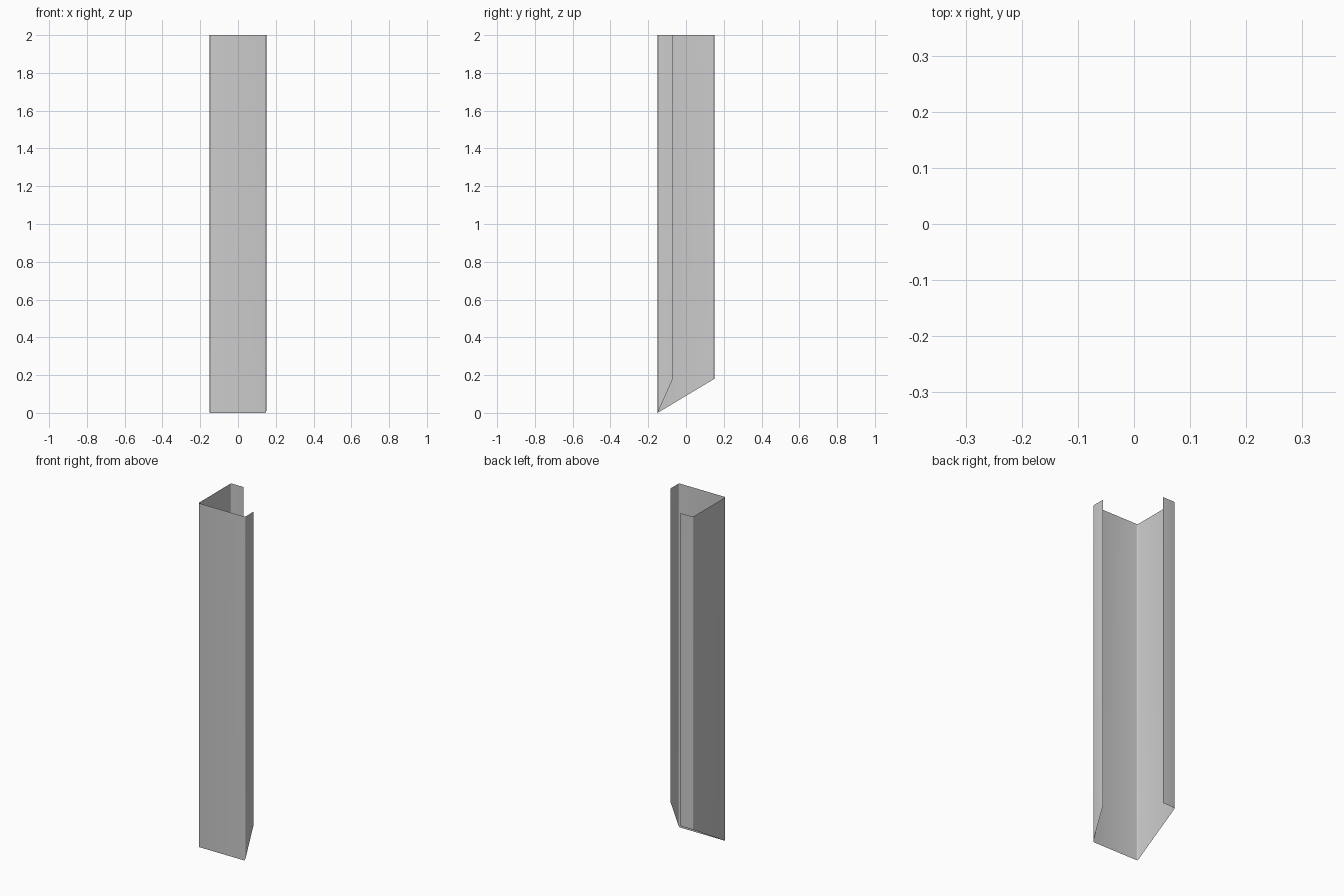
import bpy, bmesh
from mathutils import Vector

if "Cube" in bpy.data.objects:
    bpy.data.objects.remove(bpy.data.objects["Cube"])

H, W, LIP, CUT, R, SEG = 2.0, 0.15, 0.08, 0.18, 0.007, 3

# Folded sheet profile seen from above: short flange, front, deep side, return lip
corners = [Vector(p) for p in (
    (W, -W + LIP), (W, -W), (-W, -W), (-W, W), (-W + LIP, W))]


def rounded(points):
    """Replace each inner corner by a small bend."""
    out = [points[0]]
    for a, b, c in zip(points, points[1:], points[2:]):
        u, v = (a - b).normalized(), (c - b).normalized()
        p, q = b + u * R, b + v * R
        for i in range(SEG + 1):
            t = i / SEG
            out.append(p * (1 - t) ** 2 + b * 2 * t * (1 - t) + q * t ** 2)
    return out + [points[-1]]


def bottom(p):
    """Slanted bottom cut: steep on the short flange, gentle on the deep side."""
    run = LIP if p.x > 0 else 2 * W
    return CUT * (p.y + W) / run


# Single-sheet channel
bm = bmesh.new()
columns = [(bm.verts.new((p.x, p.y, bottom(p))), bm.verts.new((p.x, p.y, H)))
           for p in rounded(corners)]
for (a0, a1), (b0, b1) in zip(columns, columns[1:]):
    face = bm.faces.new((a0, a1, b1, b0))
    face.smooth = True
# Outward side of the sheet faces the front
if sum((f.normal.y for f in bm.faces if f.calc_center_median().y < -W + 1e-4)) == 0:
    bm.normal_update()
if max(bm.faces, key=lambda f: f.calc_area() if abs(f.normal.y) > 0.9 else 0).normal.y > 0:
    bmesh.ops.reverse_faces(bm, faces=bm.faces[:])
mesh = bpy.data.meshes.new("folded_channel")
bm.to_mesh(mesh)
bm.free()
bpy.context.collection.objects.link(bpy.data.objects.new("folded_channel", mesh))
